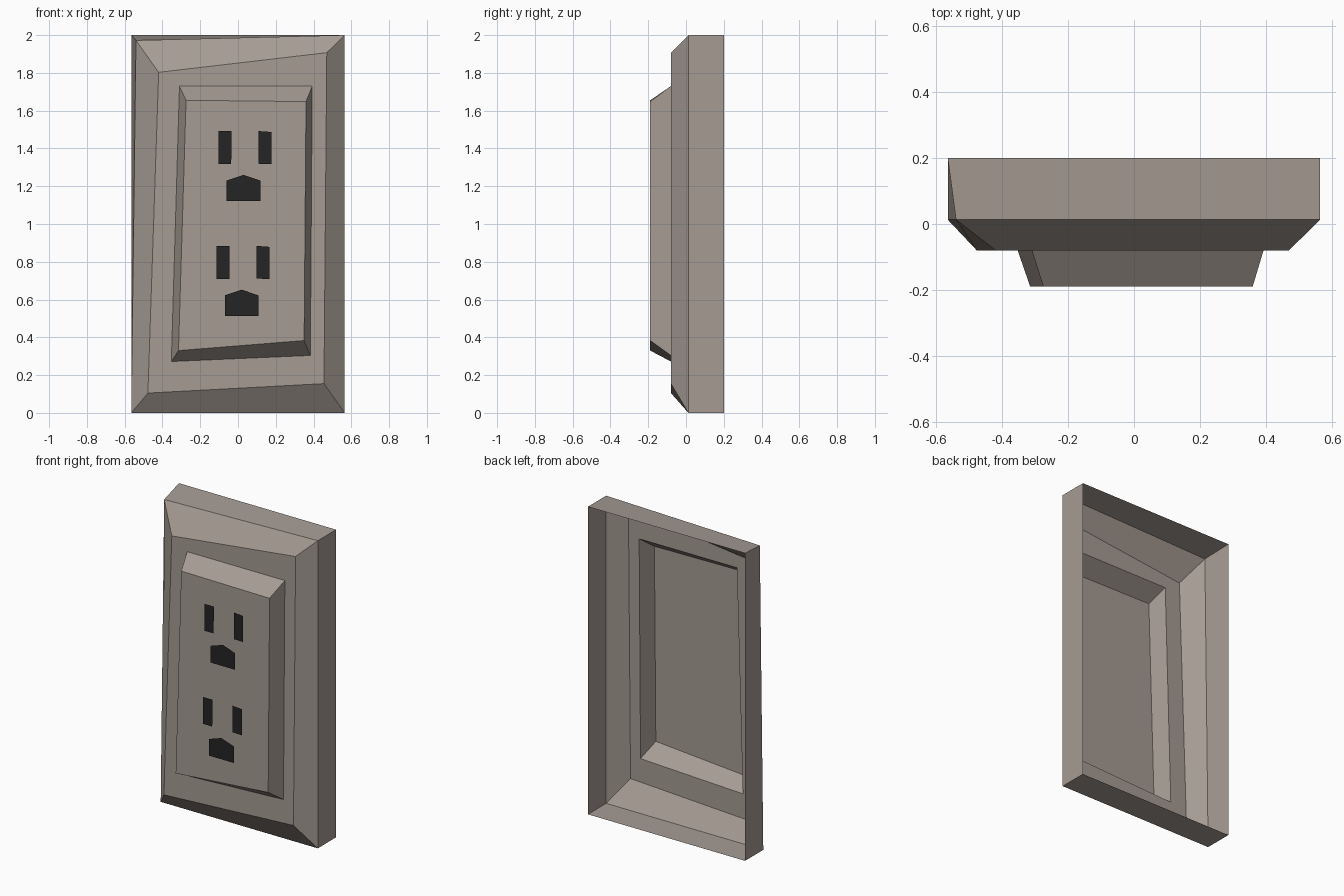
import bpy
import bmesh

if "Cube" in bpy.data.objects:
    bpy.data.objects.remove(bpy.data.objects["Cube"])


def material(name, colour):
    m = bpy.data.materials.new(name)
    m.diffuse_color = (*colour, 1)
    m.use_nodes = True
    m.node_tree.nodes["Principled BSDF"].inputs["Base Color"].default_value = m.diffuse_color
    return m


def make_object(name, bm, mat):
    mesh = bpy.data.meshes.new(name)
    bm.to_mesh(mesh)
    bm.free()
    mesh.materials.append(mat)
    obj = bpy.data.objects.new(name, mesh)
    bpy.context.collection.objects.link(obj)
    return obj


plate_grey = material("warm grey plastic", (0.38, 0.33, 0.295))
slot_black = material("slot black", (0.018, 0.018, 0.018))

# Wall plate: hollow shell, open at the back, lofted through crooked
# four-cornered rings (depth y, then x/z corners from lower left)
rings = [
    (0.20, [(-0.565, 0), (0.565, 0), (0.565, 2), (-0.565, 2)]),
    (0.013, [(-0.565, 0), (0.565, 0), (0.565, 2), (-0.54, 1.972)]),
    (-0.08, [(-0.477, 0.105), (0.455, 0.155), (0.47, 1.907), (-0.42, 1.803)]),
    (-0.08, [(-0.353, 0.272), (0.383, 0.304), (0.393, 1.73), (-0.31, 1.73)]),
    (-0.19, [(-0.315, 0.33), (0.35, 0.383), (0.36, 1.648), (-0.275, 1.655)]),
]
bm = bmesh.new()
loops = [[bm.verts.new((x, y, z)) for x, z in pts] for y, pts in rings]
for a, b in zip(loops, loops[1:]):
    for i in range(4):
        j = (i + 1) % 4
        bm.faces.new((a[i], a[j], b[j], b[i]))
bm.faces.new(loops[-1])
make_object("outlet_plate", bm, plate_grey)

# Socket openings: thin flat shapes just in front of the raised panel
left_slot = [(-0.103, 1.317), (-0.036, 1.317), (-0.034, 1.492), (-0.103, 1.492)]
right_slot = [(0.109, 1.319), (0.177, 1.317), (0.177, 1.487), (0.109, 1.492)]
ground_hole = [(-0.06, 1.122), (0.119, 1.122), (0.119, 1.23),
               (0.03, 1.26), (-0.06, 1.23)]
for label, dx, dz in (("upper", 0, 0), ("lower", -0.01, -0.608)):
    bm = bmesh.new()
    for shape in (left_slot, right_slot, ground_hole):
        bm.faces.new([bm.verts.new((x + dx, -0.199, z + dz)) for x, z in shape])
    make_object(label + "_socket_openings", bm, slot_black)
